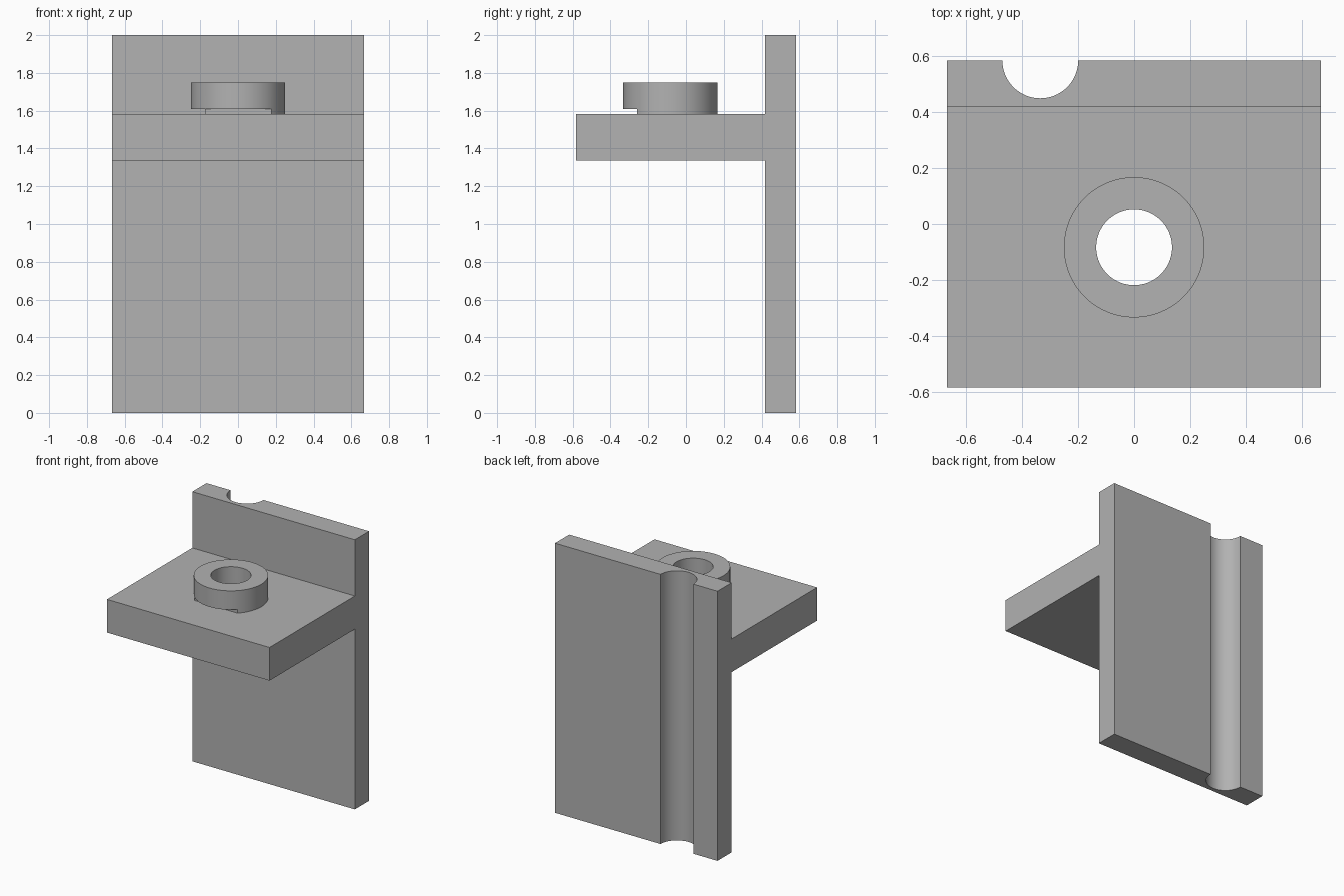
import bpy, bmesh, math

cube = bpy.data.objects.get("Cube")
if cube:
    bpy.data.objects.remove(cube, do_unlink=True)

GREY = (0.445, 0.445, 0.445, 1)
grey = bpy.data.materials.new("plain_grey")
grey.use_nodes = True
grey.diffuse_color = GREY
grey.node_tree.nodes["Principled BSDF"].inputs["Base Color"].default_value = GREY

HALF_W, HALF_D = 0.667, 0.583
WALL_Y = 0.417                      # front face of the wall
SHELF_LOW, SHELF_TOP = 1.337, 1.583
BOSS_Y, BOSS_TOP, BOSS_R = -0.083, 1.75, 0.25
BORE_R = 0.135
STEP = 0.176                        # relief distance from the boss axis
STEP_TOP = 1.61


def extrude(name, points, direction):
    """Solid made by sweeping a closed outline along a direction."""
    bm = bmesh.new()
    face = bm.faces.new([bm.verts.new(p) for p in points])
    swept = bmesh.ops.extrude_face_region(bm, geom=[face])["geom"]
    bmesh.ops.translate(bm, vec=direction,
                        verts=[v for v in swept if isinstance(v, bmesh.types.BMVert)])
    bmesh.ops.recalc_face_normals(bm, faces=bm.faces)
    mesh = bpy.data.meshes.new(name)
    bm.to_mesh(mesh)
    bm.free()
    obj = bpy.data.objects.new(name, mesh)
    bpy.context.collection.objects.link(obj)
    mesh.materials.append(grey)
    return obj


def cylinder(name, x, y, r, z0, z1, sides=96):
    ring = [(x + r * math.cos(a), y + r * math.sin(a), z0)
            for a in (math.tau * i / sides for i in range(sides))]
    return extrude(name, ring, (0, 0, z1 - z0))


def box(name, x0, x1, y0, y1, z0, z1):
    return extrude(name, [(x0, y0, z0), (x1, y0, z0), (x1, y1, z0), (x0, y1, z0)],
                   (0, 0, z1 - z0))


def cut(target, cutter):
    mod = target.modifiers.new("cut", "BOOLEAN")
    mod.operation = "DIFFERENCE"
    mod.solver = "EXACT"
    mod.object = cutter
    cutter.hide_render = True
    bpy.context.view_layer.objects.active = target
    bpy.ops.object.modifier_apply(modifier=mod.name)
    bpy.data.objects.remove(cutter, do_unlink=True)


# Wall and shelf as one sideways T section
section = [(WALL_Y, 0), (HALF_D, 0), (HALF_D, 2), (WALL_Y, 2),
           (WALL_Y, SHELF_TOP), (-HALF_D, SHELF_TOP),
           (-HALF_D, SHELF_LOW), (WALL_Y, SHELF_LOW)]
bracket = extrude("wall_and_shelf", [(-HALF_W, y, z) for y, z in section],
                  (2 * HALF_W, 0, 0))

# Half-round channel down the back of the wall
cut(bracket, cylinder("channel_cutter", -0.334, HALF_D, BORE_R, -0.1, 2.1))

# Raised collar with relief steps under its front and right edges
collar = cylinder("collar", 0, BOSS_Y, BOSS_R, SHELF_TOP, BOSS_TOP)
cut(collar, box("front_step_cutter", -1, 1, -1, BOSS_Y - STEP, 1.5, STEP_TOP))
cut(collar, box("side_step_cutter", -1, -STEP, -1, 1, 1.5, STEP_TOP))

# Bore through collar and shelf
for part in (bracket, collar):
    cut(part, cylinder("bore_cutter", 0, BOSS_Y, BORE_R, 1.2, 1.9))

# Smooth the round walls, keep the edges crisp
bpy.ops.object.select_all(action="DESELECT")
for part in (bracket, collar):
    part.select_set(True)
bpy.context.view_layer.objects.active = bracket
bpy.ops.object.shade_smooth_by_angle(angle=math.radians(30))
